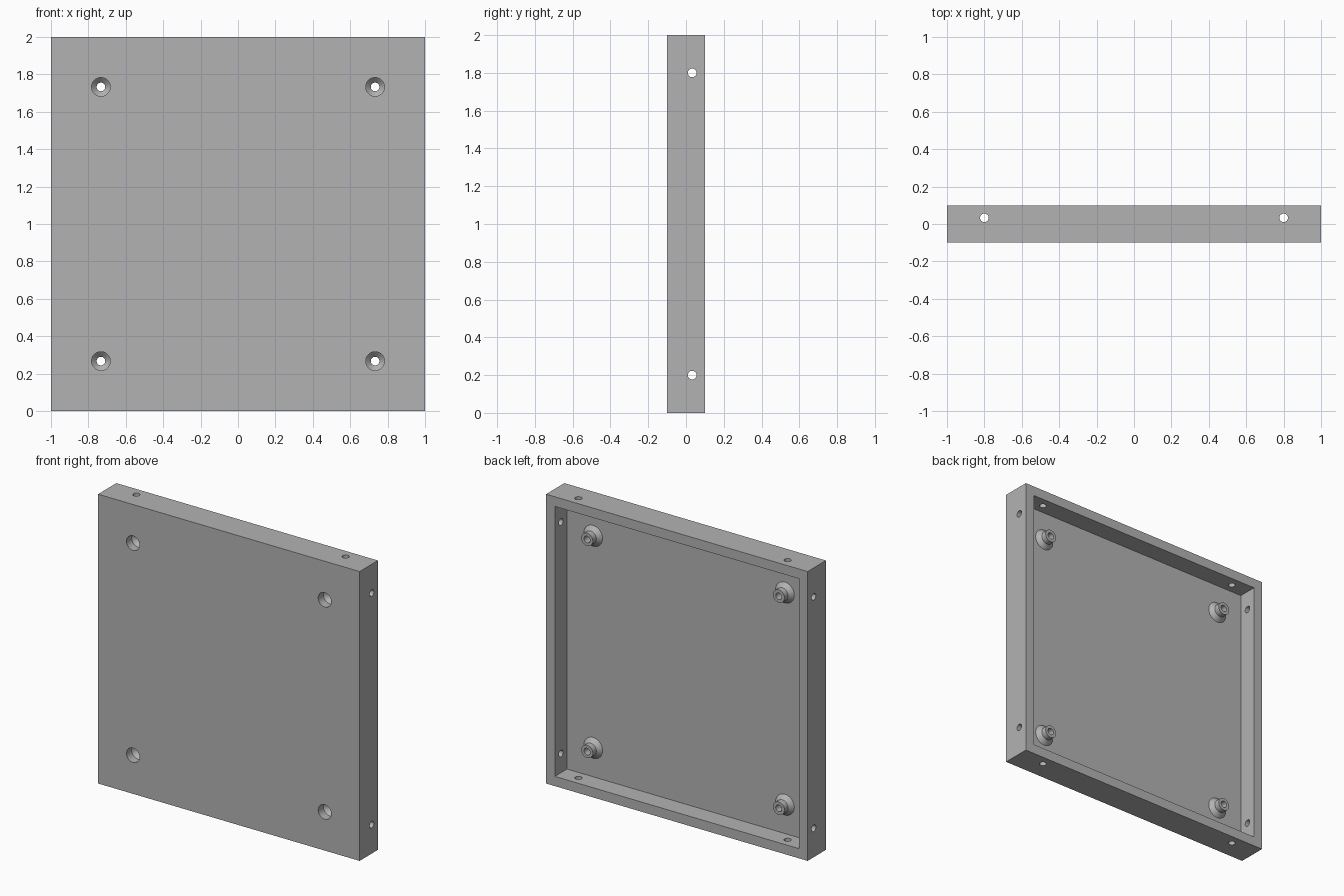
import bpy, bmesh, math
from mathutils import Matrix, Vector

cube = bpy.data.objects.get("Cube")
if cube:
    bpy.data.objects.remove(cube, do_unlink=True)

grey = bpy.data.materials.new("plain grey")
grey.use_nodes = True
colour = (0.45, 0.45, 0.45, 1)
grey.diffuse_color = colour
grey.node_tree.nodes["Principled BSDF"].inputs["Base Color"].default_value = colour

SIDES = 40
WALL = 0.067
HALF_DEPTH = 0.1
FLOOR = -HALF_DEPTH + WALL
MID = Vector((0, 0, 1))


def finish(name, bm):
    bmesh.ops.recalc_face_normals(bm, faces=bm.faces[:])
    mesh = bpy.data.meshes.new(name)
    bm.to_mesh(mesh)
    bm.free()
    mesh.materials.append(grey)
    obj = bpy.data.objects.new(name, mesh)
    bpy.context.collection.objects.link(obj)
    return obj


def box(name, size, centre):
    bm = bmesh.new()
    bmesh.ops.create_cube(bm, size=1, matrix=Matrix.Translation(centre) @ Matrix.Diagonal((*size, 1)))
    return finish(name, bm)


def lathe(name, profile, centre):
    """Closed solid turned about the y axis from (radius, y) points."""
    bm = bmesh.new()
    rings = []
    for r, y in profile:
        ring = []
        for i in range(SIDES):
            a = math.tau * i / SIDES
            ring.append(bm.verts.new(centre + Vector((r * math.cos(a), y, r * math.sin(a)))))
        rings.append(ring)
    for low, high in zip(rings, rings[1:]):
        for i in range(SIDES):
            j = (i + 1) % SIDES
            bm.faces.new((low[i], low[j], high[j], high[i]))
    bm.faces.new(rings[0])
    bm.faces.new(rings[-1])
    return finish(name, bm)


def rod(name, radius, length, axis, centre):
    bm = bmesh.new()
    turn = Vector((0, 0, 1)).rotation_difference(Vector(axis)).to_matrix().to_4x4()
    bmesh.ops.create_cone(bm, cap_ends=True, segments=SIDES, radius1=radius, radius2=radius,
                          depth=length, matrix=Matrix.Translation(centre) @ turn)
    return finish(name, bm)


def combine(target, tool, operation):
    mod = target.modifiers.new(tool.name, "BOOLEAN")
    mod.operation = operation
    mod.solver = "EXACT"
    mod.object = tool
    bpy.context.view_layer.objects.active = target
    bpy.ops.object.modifier_apply(modifier=mod.name)
    bpy.data.objects.remove(tool, do_unlink=True)


# Shallow tray, open at the back
tray = box("cover_tray", (2, 2 * HALF_DEPTH, 2), MID)
inner = 2 - 2 * WALL
combine(tray, box("recess", (inner, 0.2, inner), MID + Vector((0, FLOOR + 0.1, 0))), "DIFFERENCE")

corners = [Vector((x, 0, z)) for x in (-1, 1) for z in (-1, 1)]

# Stepped screw bosses on the tray floor, with countersunk holes from the front
boss = [(0.072, FLOOR - 0.02), (0.072, FLOOR), (0.044, FLOOR + 0.028), (0.044, FLOOR + 0.067)]
sink = [(0.05, -0.2), (0.05, FLOOR - 0.01), (0.023, FLOOR + 0.017), (0.023, 0.2)]
for c in corners:
    combine(tray, lathe("boss", boss, MID + c * 0.733), "UNION")
for c in corners:
    combine(tray, lathe("screw_hole", sink, MID + c * 0.733), "DIFFERENCE")

# Fixing holes through all four side walls
for c in (-0.8, 0.8):
    combine(tray, rod("side_hole", 0.023, 3, (1, 0, 0), MID + Vector((0, 0.033, c))), "DIFFERENCE")
    combine(tray, rod("top_hole", 0.023, 3, (0, 0, 1), MID + Vector((c, 0.033, 0))), "DIFFERENCE")

bpy.ops.object.select_all(action="DESELECT")
tray.select_set(True)
bpy.context.view_layer.objects.active = tray
bpy.ops.object.shade_smooth_by_angle(angle=math.radians(25))
